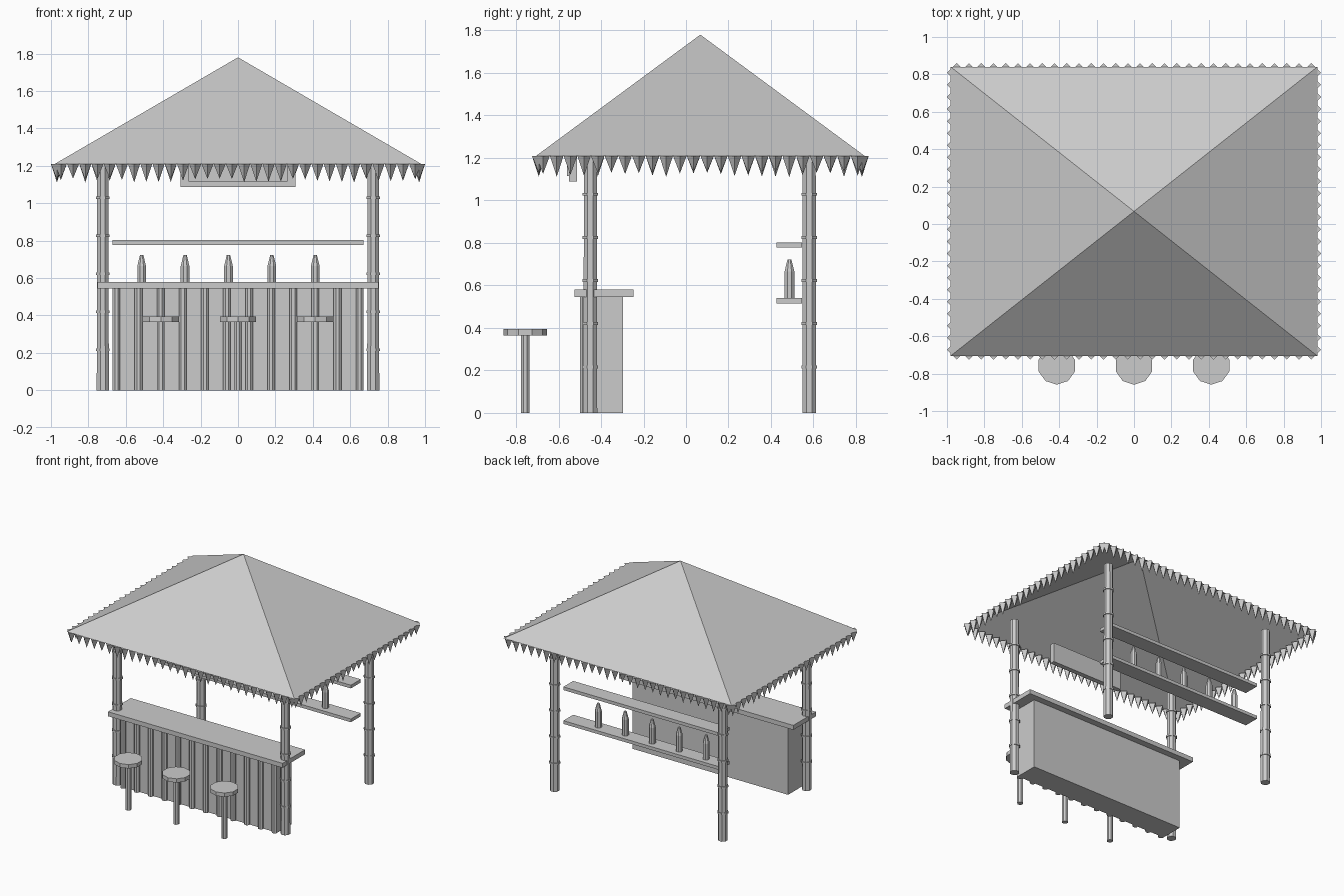
import bpy, bmesh, math, random
from mathutils import Matrix, Vector

random.seed(4)
if "Cube" in bpy.data.objects:
    bpy.data.objects.remove(bpy.data.objects["Cube"])

GREY = (0.6, 0.6, 0.6, 1)
mat = bpy.data.materials.new("plain_grey")
mat.use_nodes = True
mat.diffuse_color = GREY
mat.node_tree.nodes["Principled BSDF"].inputs["Base Color"].default_value = GREY


def finish(name, bm):
    mesh = bpy.data.meshes.new(name)
    bm.to_mesh(mesh)
    bm.free()
    mesh.materials.append(mat)
    obj = bpy.data.objects.new(name, mesh)
    bpy.context.collection.objects.link(obj)
    return obj


def add_cone(bm, x, y, z0, z1, r0, r1, sides, turn=0.0):
    """Upright cylinder or cone between two heights."""
    place = Matrix.Translation((x, y, (z0 + z1) / 2)) @ Matrix.Rotation(turn, 4, "Z")
    bmesh.ops.create_cone(bm, cap_ends=True, segments=sides, radius1=r0, radius2=r1,
                          depth=z1 - z0, matrix=place)


def box(name, x, y, z):
    """Box from (min, max) ranges."""
    bm = bmesh.new()
    size = Vector((x[1] - x[0], y[1] - y[0], z[1] - z[0]))
    mid = Vector((sum(x) / 2, sum(y) / 2, sum(z) / 2))
    bmesh.ops.create_cube(bm, size=1, matrix=Matrix.Translation(mid) @ Matrix.Diagonal(size.to_4d()))
    return finish(name, bm)


# Open pyramid roof
HALF_X, FRONT, BACK, EAVE, PEAK = 0.98, -0.705, 0.84, 1.21, 1.78
MID_Y = (FRONT + BACK) / 2
bm = bmesh.new()
corners = [bm.verts.new((x, y, EAVE)) for x, y in
           ((-HALF_X, FRONT), (HALF_X, FRONT), (HALF_X, BACK), (-HALF_X, BACK))]
peak = bm.verts.new((0, MID_Y, PEAK))
for i in range(4):
    bm.faces.new((corners[i], corners[(i + 1) % 4], peak))
finish("roof", bm)

# Straw fringe: four-sided spikes hanging along each eave
bm = bmesh.new()


def fringe(start, end, count):
    for i in range(count):
        p = start.lerp(end, (i + 0.5) / count)
        add_cone(bm, p.x, p.y, EAVE - random.uniform(0.075, 0.1), EAVE, 0, 0.032, 4)


IN = 0.012
for y in (FRONT + IN, BACK - IN):
    fringe(Vector((-HALF_X, y)), Vector((HALF_X, y)), 30)
for x in (-HALF_X + IN, HALF_X - IN):
    fringe(Vector((x, FRONT)), Vector((x, BACK)), 24)
finish("straw_fringe", bm)

# Bamboo corner posts with joint rings
for side, x in (("right", -0.723), ("left", 0.723)):
    for end, y in (("front", -0.45), ("back", 0.58)):
        bm = bmesh.new()
        add_cone(bm, x, y, 0, 1.235, 0.035, 0.033, 8, math.pi / 8)
        for k in range(5):
            z = 0.217 + k * 0.203
            add_cone(bm, x, y, z - 0.007, z + 0.007, 0.04, 0.04, 8, math.pi / 8)
        finish(f"{end}_{side}_post", bm)

# Bar counter with bamboo front
box("counter_body", (-0.67, 0.67), (-0.475, -0.297), (0, 0.545))
box("counter_top", (-0.75, 0.75), (-0.525, -0.247), (0.545, 0.58))
bm = bmesh.new()
for i in range(12):
    add_cone(bm, -0.65 + i * 1.3 / 11, -0.478, 0, 0.545, 0.022, 0.022, 8, math.pi / 8)
finish("counter_bamboo", bm)

# Stools
for i in (-1, 0, 1):
    bm = bmesh.new()
    add_cone(bm, i * 0.413, -0.757, 0.365, 0.395, 0.102, 0.102, 10)
    add_cone(bm, i * 0.413, -0.757, 0, 0.365, 0.022, 0.022, 8, math.pi / 8)
    finish(f"stool_{i + 2}", bm)

# Back shelves and bottles
for name, z in (("lower_shelf", 0.515), ("upper_shelf", 0.778)):
    box(name, (-0.672, 0.672), (0.427, 0.547), (z, z + 0.025))
for i in range(5):
    bm = bmesh.new()
    x = -0.515 + i * 0.232
    add_cone(bm, x, 0.487, 0.54, 0.665, 0.025, 0.025, 8, math.pi / 8)
    add_cone(bm, x, 0.487, 0.665, 0.722, 0.025, 0.01, 8, math.pi / 8)
    finish(f"bottle_{i + 1}", bm)

# Blank sign board under the front eave
box("sign_board", (-0.308, 0.308), (-0.55, -0.513), (1.088, 1.24))
box("sign_panel", (-0.265, 0.265), (-0.559, -0.55), (1.115, 1.213))
